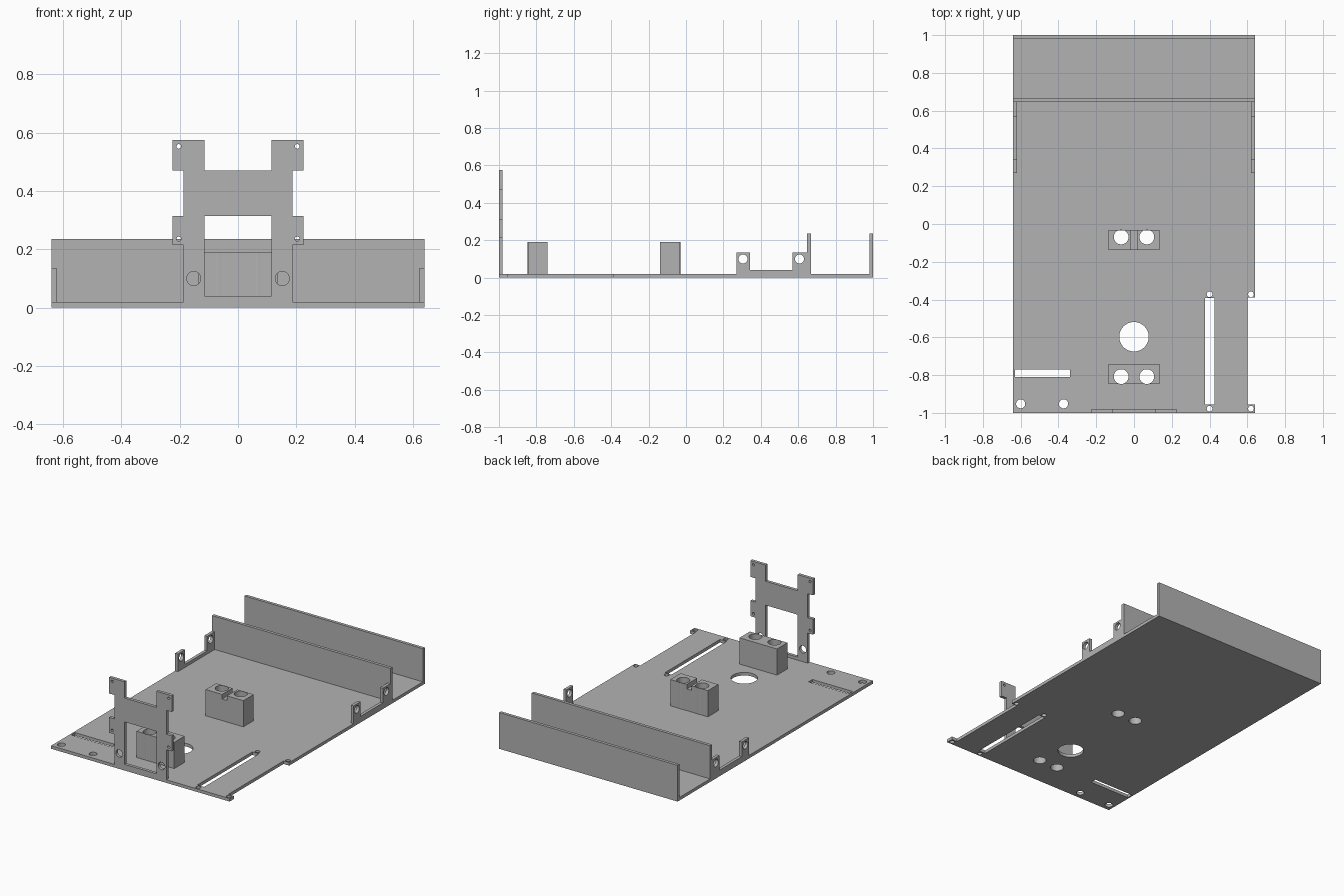
import bpy, bmesh, math
from mathutils import Vector

if "Cube" in bpy.data.objects:
    bpy.data.objects.remove(bpy.data.objects["Cube"])

grey = bpy.data.materials.new("plain_grey")
grey.diffuse_color = (0.45, 0.45, 0.45, 1)
grey.use_nodes = True
grey.node_tree.nodes["Principled BSDF"].inputs["Base Color"].default_value = grey.diffuse_color


def rect(x0, x1, y0, y1):
    return [(x0, y0), (x1, y0), (x1, y1), (x0, y1)]


def circle(cx, cy, r, n=40):
    return [(cx + r * math.cos(2 * math.pi * i / n),
             cy + r * math.sin(2 * math.pi * i / n)) for i in range(n)]


def plate(name, loops, lo, hi, plane="xy"):
    """Flat sheet: first loop is the outline, the rest are openings."""
    curve = bpy.data.curves.new(name, "CURVE")
    curve.dimensions = "2D"
    curve.fill_mode = "BOTH"
    curve.extrude = (hi - lo) / 2
    for pts in loops:
        s = curve.splines.new("POLY")
        s.points.add(len(pts) - 1)
        for p, (a, b) in zip(s.points, pts):
            p.co = (a, b, 0, 1)
        s.use_cyclic_u = True
    tmp = bpy.data.objects.new("profile", curve)
    bpy.context.collection.objects.link(tmp)
    bpy.context.view_layer.update()
    ev = tmp.evaluated_get(bpy.context.evaluated_depsgraph_get())
    mesh = bpy.data.meshes.new_from_object(ev)
    bpy.data.objects.remove(tmp)
    bm = bmesh.new()
    bm.from_mesh(mesh)
    mid = (lo + hi) / 2
    for v in bm.verts:
        a, b, c = v.co
        c += mid
        v.co = Vector({"xy": (a, b, c), "xz": (a, c, b), "yz": (c, a, b)}[plane])
    bmesh.ops.remove_doubles(bm, verts=bm.verts, dist=1e-5)
    bmesh.ops.recalc_face_normals(bm, faces=bm.faces)
    for f in bm.faces:
        f.smooth = False
    bm.to_mesh(mesh)
    bm.free()
    mesh.name = name
    mesh.materials.clear()
    mesh.materials.append(grey)
    ob = bpy.data.objects.new(name, mesh)
    bpy.context.collection.objects.link(ob)
    return ob


T = 0.02            # sheet thickness
W = 0.64            # half width
POSTS = {"front": -0.793, "middle": -0.085}
HOLE_Y = {"front": -0.808, "middle": -0.069}

# Base sheet with side notch, slots and holes
outline = [(-W, -1), (W, -1), (W, -0.955), (0.6, -0.955), (0.6, -0.39),
           (W, -0.39), (W, 1), (-W, 1)]
openings = [rect(0.377, 0.425, -0.955, -0.392), rect(-0.63, -0.34, -0.81, -0.77),
            circle(0, -0.597, 0.078, 64)]
openings += [circle(x, -0.952, 0.024) for x in (-0.6, -0.373)]
openings += [circle(x, y, 0.015, 24) for x in (0.4, 0.619) for y in (-0.372, -0.978)]
openings += [circle(x, y, 0.039) for x in (-0.068, 0.068) for y in HOLE_Y.values()]
plate("base", [outline] + openings, 0, T)

# Back and middle walls
plate("back_wall", [rect(-W, W, T, 0.235)], 0.98, 1, "xz")
plate("middle_wall", [rect(-W, W, T, 0.235)], 0.647, 0.667, "xz")

# Side brackets with two ears each
bracket = [(0.27, T), (0.647, T), (0.647, 0.135), (0.57, 0.135), (0.57, 0.04),
           (0.342, 0.04), (0.342, 0.135), (0.27, 0.135)]
ears = [circle(y, 0.1, 0.024) for y in (0.305, 0.607)]
for name, x in (("left_bracket", -W), ("right_bracket", W - T)):
    plate(name, [bracket] + ears, x, x + T, "yz")

# Upright front mounting frame
half = [(0.187, T), (0.187, 0.215), (0.225, 0.215), (0.225, 0.315), (0.187, 0.315),
        (0.187, 0.47), (0.225, 0.47), (0.225, 0.575), (0.115, 0.575), (0.115, 0.47)]
frame = half + [(-x, z) for x, z in reversed(half)]
cuts = [rect(-0.115, 0.115, 0.04, 0.315)]
for s in (-1, 1):
    cuts.append(circle(s * 0.152, 0.1, 0.024))
    cuts += [circle(s * 0.203, z, 0.008, 20) for z in (0.236, 0.553)]
plate("front_frame", [frame] + cuts, -1, -1 + T, "xz")

# Mounting blocks: two bores and a groove across the top
for key, yc in POSTS.items():
    bores = [circle(x, HOLE_Y[key], 0.039) for x in (-0.068, 0.068)]
    block = plate(key + "_block", [rect(-0.135, 0.135, yc - 0.053, yc + 0.053)] + bores,
                  T, 0.19)
    cutter = plate(key + "_groove_cutter", [rect(-0.017, 0.017, yc - 0.1, yc + 0.1)],
                   0.16, 0.25)
    cutter.hide_render = True
    cutter.hide_viewport = True
    mod = block.modifiers.new("groove", "BOOLEAN")
    mod.operation = "DIFFERENCE"
    mod.solver = "EXACT"
    mod.object = cutter
